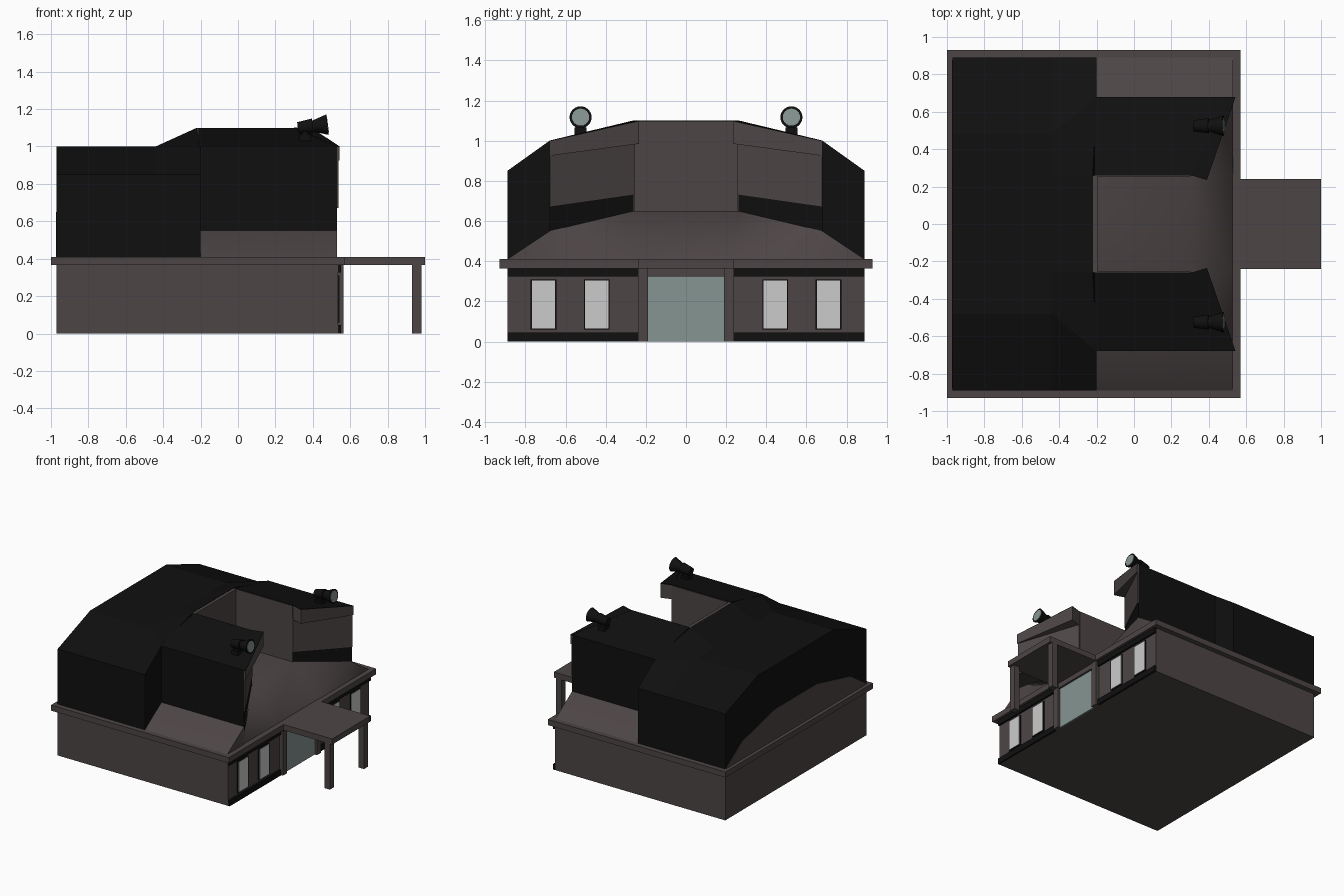
import bpy, bmesh, math
from mathutils import Matrix, Vector

if "Cube" in bpy.data.objects:
    bpy.data.objects.remove(bpy.data.objects["Cube"])


def material(name, rgb):
    m = bpy.data.materials.new(name)
    m.diffuse_color = (*rgb, 1)
    m.use_nodes = True
    m.node_tree.nodes["Principled BSDF"].inputs["Base Color"].default_value = m.diffuse_color
    return m


BROWN = material("brown", (0.075, 0.06, 0.06))
BLACK = material("black", (0.005, 0.005, 0.005))
GLASS = material("door_glass", (0.24, 0.30, 0.29))
PANE = material("window_pane", (0.55, 0.55, 0.55))


def finish(name, bm, mat):
    bmesh.ops.recalc_face_normals(bm, faces=bm.faces)
    me = bpy.data.meshes.new(name)
    bm.to_mesh(me)
    bm.free()
    me.materials.append(mat)
    ob = bpy.data.objects.new(name, me)
    bpy.context.collection.objects.link(ob)
    return ob


def smooth(ob, angle):
    bpy.ops.object.select_all(action='DESELECT')
    ob.select_set(True)
    bpy.context.view_layer.objects.active = ob
    bpy.ops.object.shade_smooth_by_angle(angle=math.radians(angle))


def prism(name, pts, mat):
    """Plan outline of (x, y, bottom z, top z) turned into a solid."""
    bm = bmesh.new()
    lo = [bm.verts.new((x, y, b)) for x, y, b, t in pts]
    hi = [bm.verts.new((x, y, t)) for x, y, b, t in pts]
    n = len(pts)
    bm.faces.new(lo)
    bm.faces.new(hi)
    for i in range(n):
        j = (i + 1) % n
        bm.faces.new((lo[i], lo[j], hi[j], hi[i]))
    return finish(name, bm, mat)


def box(name, x0, x1, y0, y1, z0, z1, mat):
    return prism(name, [(x, y, z0, z1) for x, y in
                        ((x0, y0), (x1, y0), (x1, y1), (x0, y1))], mat)


def loft(name, sections, base, mat):
    """Symmetric roof: each section is a half profile of (x, y, z) plus a floor x."""
    bm = bmesh.new()
    rings = []
    for half, floor_x in sections:
        top = half + [(x, -y, z) for x, y, z in reversed(half)]
        low = [(floor_x, y, base) for x, y, z in reversed(top)]
        rings.append([bm.verts.new(p) for p in top + low])
    n = len(rings[0])
    for a, b in zip(rings, rings[1:]):
        for i in range(n):
            j = (i + 1) % n
            bm.faces.new((a[i], a[j], b[j], b[i]))
    for r in (rings[0], rings[-1]):
        for i in range(n // 2 - 1):
            bm.faces.new((r[i], r[i + 1], r[n - 2 - i], r[n - 1 - i]))
    return finish(name, bm, mat)


def cone(name, a, b, r1, r2, mat, n=24):
    a, b = Vector(a), Vector(b)
    bm = bmesh.new()
    rot = (b - a).to_track_quat('Z', 'Y').to_matrix().to_4x4()
    bmesh.ops.create_cone(bm, cap_ends=True, segments=n, radius1=r1, radius2=r2,
                          depth=(b - a).length,
                          matrix=Matrix.Translation((a + b) / 2) @ rot)
    smooth(finish(name, bm, mat), 35)


# Ground storey and cornice
box("ground_storey", -.97, .535, -.89, .89, 0, .37, BROWN)
box("cornice", -1, .57, -.93, .93, .365, .41, BROWN)

# Low brown roof with a ruled slope down to the front eave
low_roof = loft("low_roof", [
    ([(-.973, .89, .41), (-.973, .68, .55), (-.973, .26, .65)], -.973),
    ([(.53, .89, .41), (.53, .68, .55), (.30, .26, .65)], .53)], .405, BROWN)
smooth(low_roof, 50)

# Rear auditorium block
loft("rear_block", [
    ([(-.97, .89, .85), (-.97, .48, 1.0), (-.97, .26, 1.0)], -.97),
    ([(-.44, .89, .85), (-.44, .48, 1.0), (-.44, .26, 1.0)], -.44),
    ([(-.20, .89, .85), (-.20, .68, 1.0), (-.22, .26, 1.1)], -.20)], .405, BLACK)
box("recess_back_wall", -.225, -.195, -.26, .26, .64, 1.098, BROWN)

# Canopy and door
box("canopy", .54, 1.0, -.24, .24, .365, .41, BROWN)
box("door_glass", .53, .545, -.19, .19, 0, .325, GLASS)
box("door_lintel", .53, .56, -.19, .19, .325, .37, BROWN)

for s, side in ((1, "left"), (-1, "right")):
    def sprism(name, pts, mat):
        prism(f"{side}_{name}", [(x, s * y, b, t) for x, y, b, t in pts], mat)

    def sbox(name, x0, x1, y0, y1, z0, z1, mat):
        sprism(name, [(x, y, z0, z1) for x, y in
                      ((x0, y0), (x1, y0), (x1, y1), (x0, y1))], mat)

    # Upper wing with slanted front, wall panels and fascia
    sprism("wing", [(-.21, .26, .60, 1.1), (.30, .26, .60, 1.1),
                    (.53, .68, .50, 1.0), (-.21, .68, .50, 1.0)], BLACK)
    sprism("wing_inner_wall", [(-.20, .255, .64, 1.097), (.302, .255, .64, 1.097),
                               (.302, .262, .64, 1.097), (-.20, .262, .64, 1.097)], BROWN)
    sprism("wing_front_panel", [(.30, .26, .73, 1.0), (.307, .257, .73, 1.0),
                                (.536, .677, .67, .95), (.53, .68, .67, .95)], BROWN)
    sprism("wing_fascia", [(.30, .262, .985, 1.096), (.39, .235, .985, 1.096),
                           (.543, .68, .925, .997), (.525, .68, .925, .997)], BROWN)
    sprism("fascia_top", [(.30, .262, 1.096, 1.101), (.39, .235, 1.096, 1.101),
                          (.543, .68, .997, 1.001), (.525, .68, .997, 1.001)], BLACK)

    # Facade bands, windows, pilasters and canopy post
    sbox("plinth_band", .53, .55, .24, .89, 0, .045, BLACK)
    sbox("upper_band", .53, .55, .24, .89, .325, .366, BLACK)
    for k, y in enumerate((.395 + .05, .71)):
        sbox(f"window_frame_{k}", .53, .543, y - .064, y + .064, .06, .31, BLACK)
        sbox(f"window_pane_{k}", .53, .546, y - .058, y + .058, .065, .305, PANE)
    sbox("door_pilaster", .53, .565, .19, .24, 0, .37, BROWN)
    sbox("canopy_post", .93, .98, .19, .24, 0, .37, BROWN)

    # Roof spotlight
    y = s * .525
    sbox("spotlight_foot", .33, .39, .495, .555, 1.02, 1.065, BLACK)
    cone(f"{side}_spotlight_yoke", (.36, y, 1.04), (.36, y, 1.10), .028, .02, BLACK, 12)
    cone(f"{side}_spotlight_body", (.32, y, 1.10), (.40, y, 1.11), .030, .040, BLACK)
    cone(f"{side}_spotlight_hood", (.385, y, 1.107), (.478, y, 1.117), .025, .055, BLACK)
    cone(f"{side}_spotlight_lens", (.47, y, 1.116), (.481, y, 1.1174), .043, .043, GLASS)
